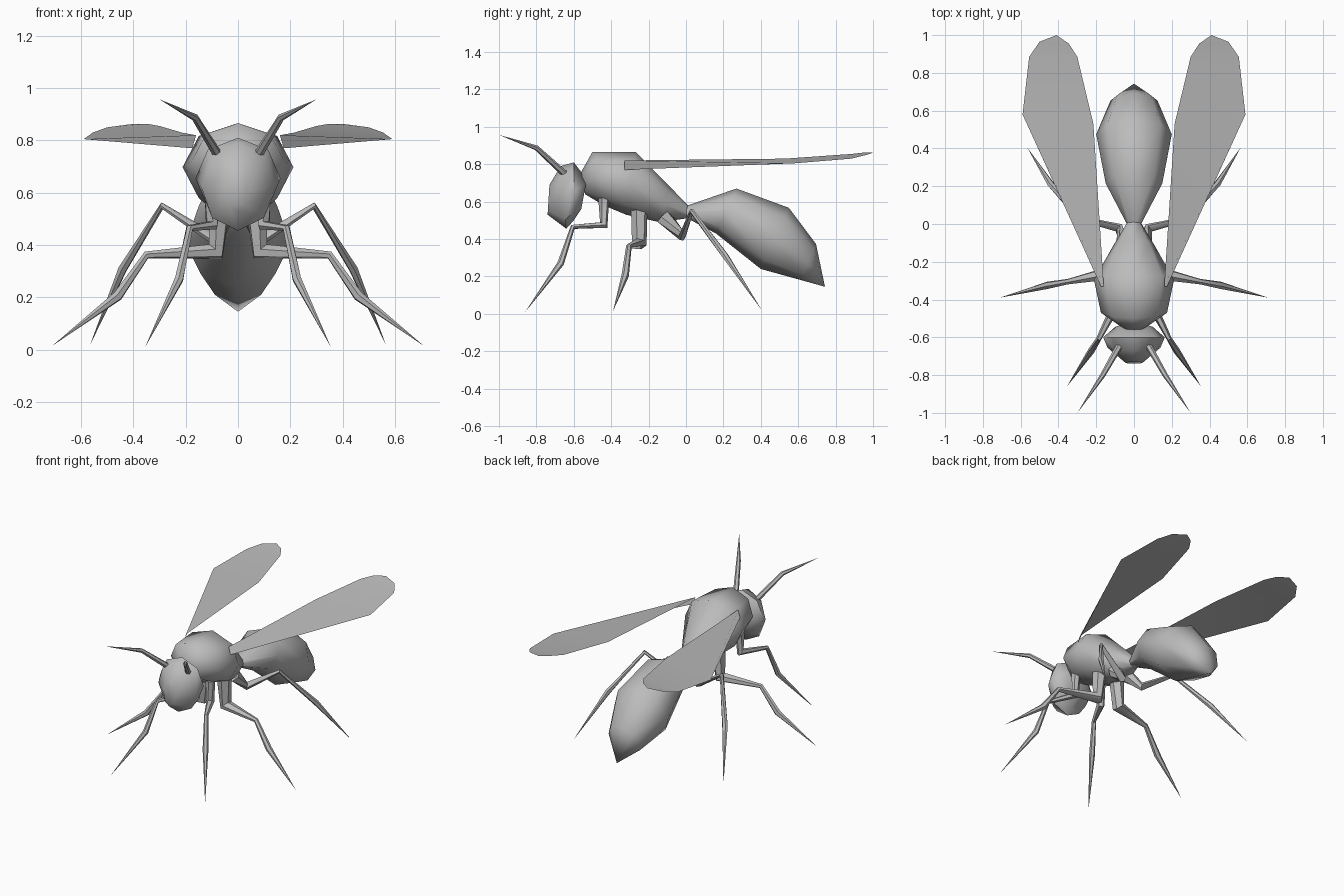
import bpy, bmesh, math
from mathutils import Vector

if "Cube" in bpy.data.objects:
    bpy.data.objects.remove(bpy.data.objects["Cube"])

grey = bpy.data.materials.new("grey")
grey.diffuse_color = (0.5, 0.5, 0.5, 1)
grey.use_nodes = True
grey.node_tree.nodes["Principled BSDF"].inputs["Base Color"].default_value = grey.diffuse_color


def finish(name, bm, smooth=60):
    bmesh.ops.recalc_face_normals(bm, faces=bm.faces)
    me = bpy.data.meshes.new(name)
    bm.to_mesh(me)
    bm.free()
    ob = bpy.data.objects.new(name, me)
    bpy.context.collection.objects.link(ob)
    me.materials.append(grey)
    if smooth:
        bpy.ops.object.select_all(action='DESELECT')
        ob.select_set(True)
        bpy.context.view_layer.objects.active = ob
        bpy.ops.object.shade_smooth_by_angle(angle=math.radians(smooth))
    return ob


def skin(bm, rings, tip=None):
    """Join rings of points; close the start, and the end with a cap or a point."""
    vs = [[bm.verts.new(p) for p in r] for r in rings]
    n = len(vs[0])
    for a, b in zip(vs, vs[1:]):
        for i in range(n):
            bm.faces.new((a[i], a[(i + 1) % n], b[(i + 1) % n], b[i]))
    bm.faces.new(vs[0])
    if tip is None:
        bm.faces.new(vs[-1])
    else:
        t = bm.verts.new(tip)
        for i in range(n):
            bm.faces.new((vs[-1][i], vs[-1][(i + 1) % n], t))


def body(name, sections, tip=None, sides=8):
    """Slanted oval sections: top (y, z), bottom (y, z), half width."""
    rings = []
    for ty, tz, by, bz, w in sections:
        top, bot = Vector((0, ty, tz)), Vector((0, by, bz))
        mid, half = (top + bot) / 2, (top - bot) / 2
        rings.append([mid + half * math.cos(a) + Vector((w * math.sin(a), 0, 0))
                      for a in (2 * math.pi * i / sides for i in range(sides))])
    bm = bmesh.new()
    skin(bm, rings, tip)
    return finish(name, bm)


def limb(name, path, radii, side, sides=6):
    """Jointed tube along a path, ending in a point."""
    pts = [Vector((x * side, y, z)) for x, y, z in path]
    rings = []
    for i, (p, r) in enumerate(zip(pts[:-1], radii)):
        d = (pts[i + 1] - p).normalized()
        if i:
            d = (d + (p - pts[i - 1]).normalized()).normalized()
        u = d.cross(Vector((0.3 * side, 1, 0.2))).normalized()
        v = d.cross(u)
        rings.append([p + r * (u * math.cos(a) + v * math.sin(a))
                      for a in (2 * math.pi * k / sides for k in range(sides))])
    bm = bmesh.new()
    skin(bm, rings, pts[-1])
    return finish(name, bm, 50)


# Body
body("head", [(-.53, .72, -.56, .56, .10), (-.60, .81, -.60, .50, .163),
              (-.67, .79, -.64, .455, .14), (-.73, .69, -.74, .53, .045)])
body("thorax", [(-.56, .76, -.54, .64, .06), (-.50, .866, -.44, .58, .175),
                (-.27, .866, -.32, .53, .212), (-.09, .684, -.14, .49, .11),
                (.02, .57, .0, .51, .035)])
body("abdomen", [(-.02, .57, -.01, .52, .03), (.27, .67, .16, .43, .15),
                 (.55, .567, .40, .24, .2), (.695, .374, .61, .182, .125)],
     tip=(0, .743, .145))

# Jointed legs and antennae
limbs = {
    "front_leg": ([(.10, -.44, .62), (.10, -.44, .475), (.185, -.605, .465),
                   (.225, -.67, .27), (.355, -.86, .01)], [.03, .025, .014, .018]),
    "middle_leg": ([(.07, -.25, .56), (.085, -.25, .375), (.35, -.305, .362),
                    (.46, -.325, .205), (.71, -.39, .015)], [.045, .04, .015, .02]),
    "hind_leg": ([(.05, -.12, .52), (.08, -.02, .415), (.29, .03, .55),
                  (.44, .21, .31), (.565, .405, .02)], [.045, .025, .013, .018]),
    "antenna": ([(.08, -.65, .75), (.165, -.80, .888), (.30, -1.0, .957)],
                [.018, .014]),
}
# Wings: pairs of inner and outer edge points
wing = [((.16, -.33, .82), (.175, -.33, .77)), ((.215, .53, .83), (.59, .58, .805)),
        ((.30, .885, .855), (.555, .885, .83)), ((.345, .955, .863), (.50, .965, .85))]
for side, label in ((1, "left"), (-1, "right")):
    for part, (path, radii) in limbs.items():
        limb(f"{label}_{part}", path, radii, side)
    bm = bmesh.new()
    rows = [[bm.verts.new((x * side, y, z)) for x, y, z in r] for r in wing]
    tip = bm.verts.new((.41 * side, 1, .862))
    for a, b in zip(rows, rows[1:]):
        bm.faces.new((a[0], a[1], b[1], b[0]))
    bm.faces.new((rows[-1][0], rows[-1][1], tip))
    finish(f"{label}_wing", bm, 30)
